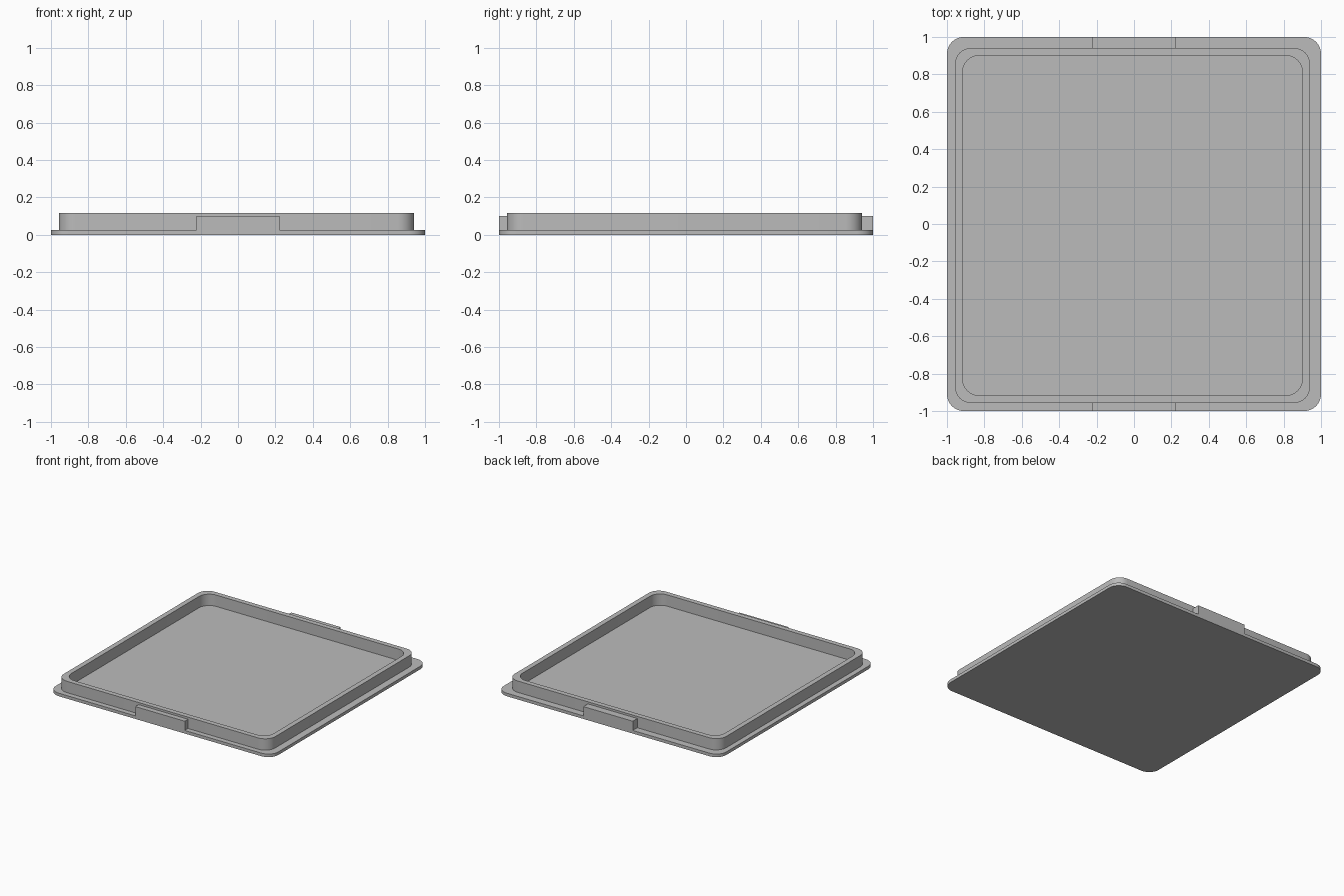
import bpy, bmesh
from math import pi, cos, sin

cube = bpy.data.objects.get("Cube")
if cube:
    bpy.data.objects.remove(cube, do_unlink=True)

GREY = (0.5, 0.5, 0.5, 1)
mat = bpy.data.materials.new("plain grey")
mat.use_nodes = True
mat.diffuse_color = GREY
mat.node_tree.nodes["Principled BSDF"].inputs["Base Color"].default_value = GREY

PLATE_TOP, RIM_TOP, TAB_TOP = 0.025, 0.117, 0.1
RIM_SHIFT = -0.008          # the rim sits slightly off centre
RIM_OUT, RIM_IN = 0.95, 0.909
RADIUS, STEPS = 0.09, 8


def outline(half, shift=0.0):
    """Rounded square, counter-clockwise."""
    c = half - RADIUS
    pts = []
    for q, (sx, sy) in enumerate(((1, 1), (-1, 1), (-1, -1), (1, -1))):
        for i in range(STEPS + 1):
            a = (q + i / STEPS) * pi / 2
            pts.append((sx * c + RADIUS * cos(a) + shift,
                        sy * c + RADIUS * sin(a) + shift))
    return pts


def loft(name, rings, cap):
    """Join (outline, z) rings by quads; cap the ends or close into a tube."""
    bm = bmesh.new()
    loops = [[bm.verts.new((x, y, z)) for x, y in pts] for pts, z in rings]
    n = len(loops[0])
    pairs = list(zip(loops, loops[1:]))
    if cap:
        bm.faces.new(loops[0][::-1])
        bm.faces.new(loops[-1])
    else:
        pairs.append((loops[-1], loops[0]))
    for a, b in pairs:
        for i in range(n):
            j = (i + 1) % n
            bm.faces.new((a[i], a[j], b[j], b[i]))
    bmesh.ops.recalc_face_normals(bm, faces=bm.faces)
    mesh = bpy.data.meshes.new(name)
    bm.to_mesh(mesh)
    bm.free()
    ob = bpy.data.objects.new(name, mesh)
    bpy.context.collection.objects.link(ob)
    mesh.materials.append(mat)
    bpy.ops.object.select_all(action='DESELECT')
    ob.select_set(True)
    bpy.context.view_layer.objects.active = ob
    bpy.ops.object.shade_smooth_by_angle()
    return ob


# Flat base plate
plate = outline(1.0)
loft("base_plate", [(plate, 0), (plate, PLATE_TOP)], True)

# Raised rim around the tray floor
outer, inner = outline(RIM_OUT, RIM_SHIFT), outline(RIM_IN, RIM_SHIFT)
loft("raised_rim", [(outer, PLATE_TOP), (outer, RIM_TOP),
                    (inner, RIM_TOP), (inner, PLATE_TOP)], False)

# Tabs between the rim and the front and back edges
for name, y0, y1 in (("front_tab", -1, RIM_SHIFT - RIM_OUT),
                     ("back_tab", RIM_SHIFT + RIM_OUT, 1)):
    rect = [(-0.222, y0), (0.222, y0), (0.222, y1), (-0.222, y1)]
    loft(name, [(rect, PLATE_TOP), (rect, TAB_TOP)], True)
